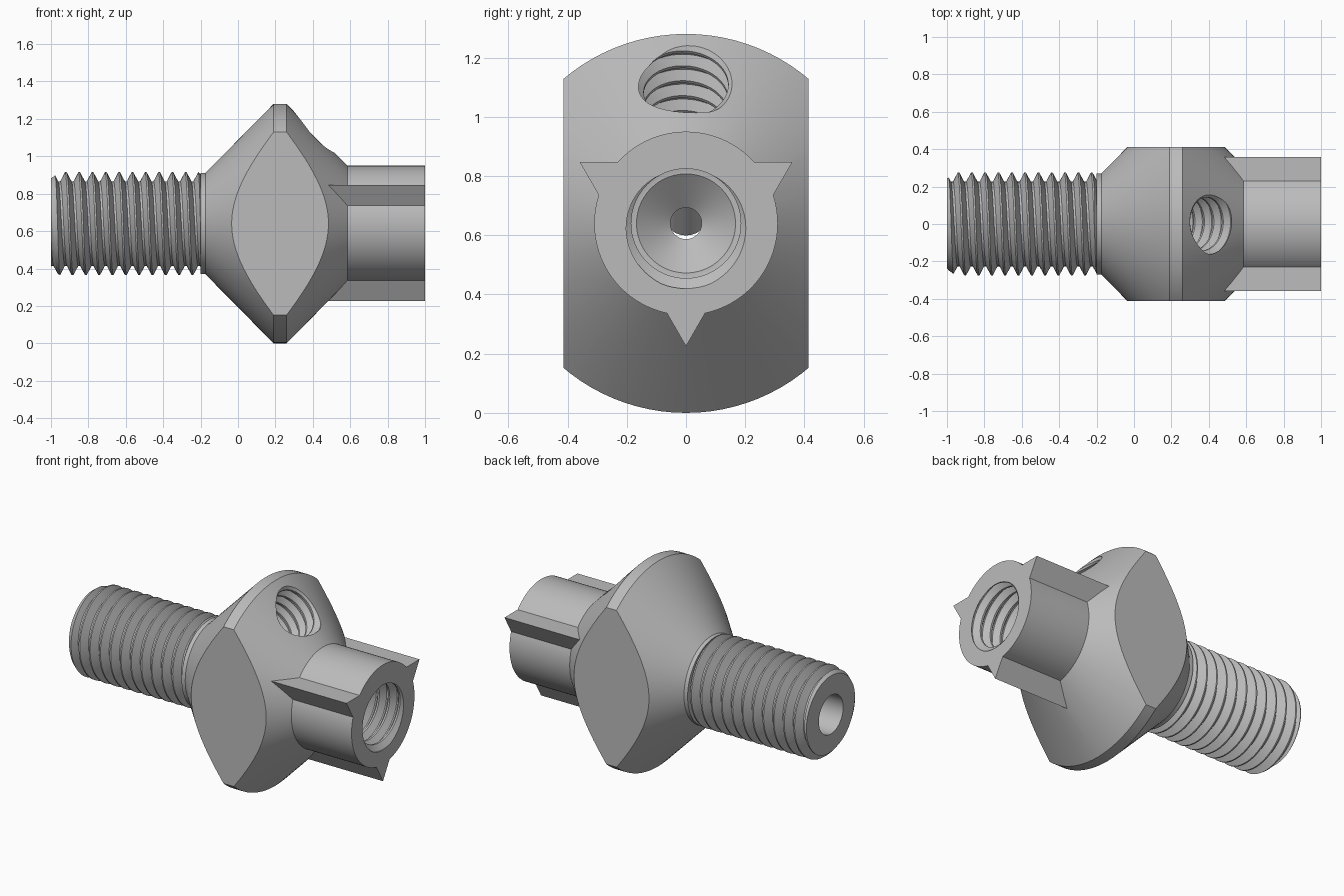
import bpy, bmesh, math
from mathutils import Matrix

if "Cube" in bpy.data.objects:
    bpy.data.objects.remove(bpy.data.objects["Cube"], do_unlink=True)

AXIS_Z = 0.64
PITCH = 0.0712
SEGS = 96

steel = bpy.data.materials.new("plain_grey_steel")
steel.use_nodes = True
GREY = (0.5, 0.5, 0.5, 1)
steel.diffuse_color = GREY
steel.node_tree.nodes["Principled BSDF"].inputs["Base Color"].default_value = GREY


def finish(bm, name, matrix=None):
    if matrix:
        bm.transform(matrix)
    bmesh.ops.recalc_face_normals(bm, faces=bm.faces[:])
    mesh = bpy.data.meshes.new(name)
    bm.to_mesh(mesh)
    bm.free()
    mesh.materials.append(steel)
    ob = bpy.data.objects.new(name, mesh)
    bpy.context.collection.objects.link(ob)
    return ob


def revolve(name, profile, matrix=None, segs=SEGS):
    """Solid of revolution about x from (x, radius) pairs."""
    bm = bmesh.new()
    rings = []
    for x, r in profile:
        angles = [2 * math.pi * j / segs for j in range(segs)]
        rings.append([bm.verts.new((x, r * math.cos(a), r * math.sin(a))) for a in angles])
    for a, b in zip(rings, rings[1:]):
        for j in range(segs):
            n = (j + 1) % segs
            bm.faces.new((a[j], a[n], b[n], b[j]))
    bm.faces.new(rings[0])
    bm.faces.new(rings[-1])
    return finish(bm, name, matrix)


def boolean(target, tool, operation):
    mod = target.modifiers.new("cut", "BOOLEAN")
    mod.operation = operation
    mod.solver = "EXACT"
    mod.object = tool
    bpy.ops.object.select_all(action="DESELECT")
    bpy.context.view_layer.objects.active = target
    target.select_set(True)
    bpy.ops.object.modifier_apply(modifier=mod.name)
    bpy.data.objects.remove(tool, do_unlink=True)


def thread(name, major, minor, crest_x, limit, matrix=None, segs=64):
    """Right-hand helical solid about x, trimmed to the revolved limit profile."""
    wave = [(-0.06, major), (0.06, major), (0.42, minor), (0.58, minor)]
    K = len(wave)
    lo, hi = limit[0][0], limit[-1][0]
    first = math.floor((lo - crest_x) / PITCH) - 3
    M = K * (math.ceil((hi - lo) / PITCH) + 5)
    bm = bmesh.new()
    grid = {}
    for k in range(M + K + 1):
        for j in range(segs if k <= M else 1):
            frac, r = wave[k % K]
            a = 2 * math.pi * j / segs
            x = crest_x + (first + k // K + frac + j / segs) * PITCH
            grid[k, j] = bm.verts.new((x, r * math.cos(a), r * math.sin(a)))

    def at(k, j):
        return grid[k, j] if j < segs else grid[k + K, 0]

    for k in range(M):
        for j in range(segs):
            bm.faces.new((at(k, j), at(k, j + 1), at(k + 1, j + 1), at(k + 1, j)))
    # Close both helical ends with a fan to the axis
    for k in (0, M):
        loop = [grid[k, j] for j in range(segs)] + [grid[k + i, 0] for i in range(K, 0, -1)]
        hub = bm.verts.new((grid[k, 0].co.x, 0, 0))
        for a, b in zip(loop, loop[1:] + loop[:1]):
            bm.faces.new((a, b, hub))
    ob = finish(bm, name)
    boolean(ob, revolve(name + "_limit", limit), "INTERSECT")
    if matrix:
        ob.data.transform(matrix)
    return ob


# Double-cone body with the plain nose cylinder
body = revolve("threaded_fitting", [(-0.2, 0.27), (-0.175, 0.27), (0.19, AXIS_Z),
                                    (0.26, AXIS_Z), (0.585, 0.31), (1.05, 0.31)])

# Three pointed keys along the nose
for i in range(3):
    bm = bmesh.new()
    ends = [[bm.verts.new((x, y, z)) for y, z in ((0, -0.415), (0.095, -0.25), (-0.095, -0.25))]
            for x in (0.4, 1.05)]
    for f in ends:
        bm.faces.new(f)
    for j in range(3):
        n = (j + 1) % 3
        bm.faces.new((ends[0][j], ends[0][n], ends[1][n], ends[1][j]))
    key = finish(bm, "key", Matrix.Rotation(i * 2 * math.pi / 3, 4, "X"))
    boolean(body, key, "UNION")

# Side flats and the squared nose end
bm = bmesh.new()
bmesh.ops.create_cube(bm, size=2)
flats = finish(bm, "flats", Matrix.Diagonal((1, 0.413, 1, 1)))
boolean(body, flats, "INTERSECT")

# External thread with a chamfered tip
stud = thread("stud_thread", 0.275, 0.226, -0.938,
              [(-1, 0.242), (-0.945, 0.28), (-0.215, 0.28), (-0.2, 0.262), (-0.1, 0.262)])
boolean(body, stud, "UNION")

# Nose socket: internal thread, drill point and narrow passage
socket = thread("socket_thread", 0.22, 0.185, 1 - 0.75 * PITCH, [(0.45, 0.183), (0.47, 0.25), (1.05, 0.25)])
boolean(body, socket, "DIFFERENCE")
boolean(body, revolve("drill_point", [(0.0, 0.053), (0.36, 0.053), (0.46, 0.18), (0.48, 0.18)]), "DIFFERENCE")

# Stud bore
boolean(body, revolve("stud_bore", [(-1.1, 0.12), (0.03, 0.12), (0.08, 0.05)]), "DIFFERENCE")

# Angled threaded port, square to the cone face
tilt = Matrix.Translation((0.41, 0, 0.49)) @ Matrix.Rotation(-math.pi / 4, 4, "Y")
port = thread("port_thread", 0.172, 0.143, 0.0, [(-0.4, 0.14), (-0.38, 0.2), (0.15, 0.2)], tilt)
boolean(body, port, "DIFFERENCE")
boolean(body, revolve("port_passage", [(-0.69, 0.06), (-0.45, 0.06), (-0.39, 0.135), (-0.37, 0.135)],
                      tilt), "DIFFERENCE")

# Small radial hole in the lower rim
down = Matrix.Translation((0.225, 0, 0)) @ Matrix.Rotation(math.pi / 2, 4, "Y")
boolean(body, revolve("rim_hole", [(0.5, 0.028), (0.7, 0.028)], down, 24), "DIFFERENCE")

# Stand on the ground, smooth with sharp edges kept
body.data.transform(Matrix.Translation((0, 0, AXIS_Z)))
body.data.materials.clear()
body.data.materials.append(steel)
for poly in body.data.polygons:
    poly.material_index = 0
bpy.ops.object.select_all(action="DESELECT")
bpy.context.view_layer.objects.active = body
body.select_set(True)
bpy.ops.object.shade_smooth_by_angle(angle=math.radians(25))
